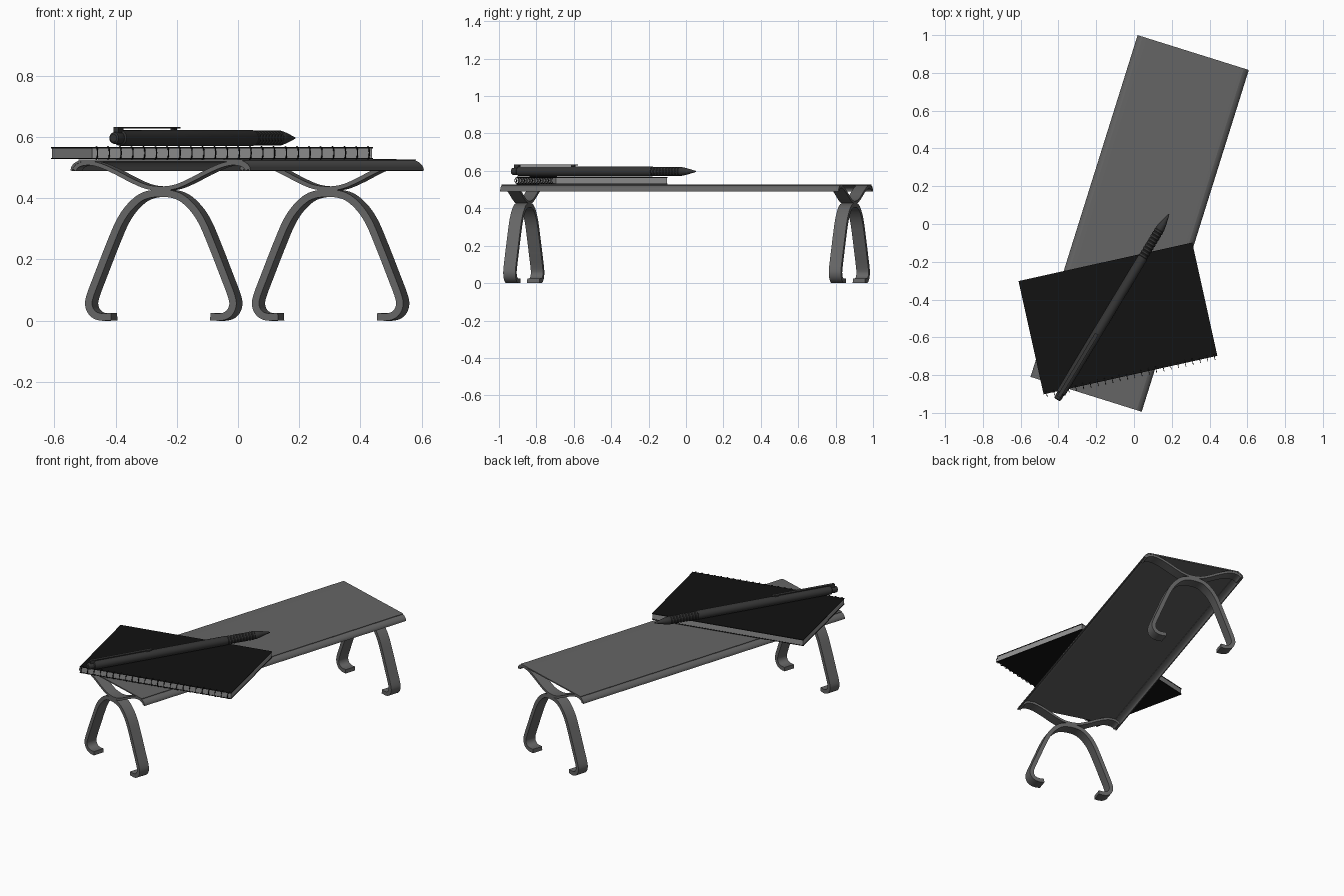
import bpy, bmesh, math
from mathutils import Matrix, Vector

if "Cube" in bpy.data.objects:
    bpy.data.objects.remove(bpy.data.objects["Cube"])


def paint(name, v):
    m = bpy.data.materials.new(name)
    m.diffuse_color = (v, v, v, 1)
    m.use_nodes = True
    m.node_tree.nodes["Principled BSDF"].inputs["Base Color"].default_value = m.diffuse_color
    return m


METAL, BLACK = paint("dark_metal", 0.13), paint("black", 0.006)
PAPER, PEN = paint("paper", 0.28), paint("pen_plastic", 0.035)


def finish(name, bm, mat, place):
    bmesh.ops.recalc_face_normals(bm, faces=bm.faces)
    me = bpy.data.meshes.new(name)
    bm.to_mesh(me)
    bm.free()
    ob = bpy.data.objects.new(name, me)
    bpy.context.collection.objects.link(ob)
    me.materials.append(mat)
    ob.matrix_world = place
    bpy.ops.object.select_all(action='DESELECT')
    ob.select_set(True)
    bpy.context.view_layer.objects.active = ob
    bpy.ops.object.shade_smooth_by_angle(angle=math.radians(35))
    return ob


def smooth(pts, n=5):
    # Catmull-Rom curve through the points
    p = [Vector(q) for q in pts]
    p = [2 * p[0] - p[1]] + p + [2 * p[-1] - p[-2]]
    out = []
    for i in range(1, len(p) - 2):
        a, b, c, d = p[i - 1:i + 3]
        for k in range(n):
            t = k / n
            out.append(0.5 * (2 * b + (c - a) * t + (2 * a - 5 * b + 4 * c - d) * t * t
                              + (3 * b - a - 3 * c + d) * t ** 3))
    return out + [p[-2]]


def mirrored(half):
    # half runs from the centre outward
    return [(-x, z) for x, z in reversed(half)] + [q for q in half if q[0] > 0]


def strip(name, path, thick, y0, y1, mat, place):
    # flat bar bent along an x-z path
    bm = bmesh.new()
    rows = []
    for i, p in enumerate(path):
        t = (path[min(i + 1, len(path) - 1)] - path[max(i - 1, 0)]).normalized()
        n = Vector((-t.y, t.x)) * thick / 2
        a, b = p + n, p - n
        rows.append([bm.verts.new(v) for v in ((a.x, y0, a.y), (a.x, y1, a.y),
                                               (b.x, y1, b.y), (b.x, y0, b.y))])
    for r, s in zip(rows, rows[1:]):
        for k in range(4):
            bm.faces.new((r[k], r[(k + 1) % 4], s[(k + 1) % 4], s[k]))
    bm.faces.new(rows[0])
    bm.faces.new(rows[-1])
    return finish(name, bm, mat, place)


def box(name, x, y, z, mat, place):
    bm = bmesh.new()
    bmesh.ops.create_cube(bm, size=1)
    for v in bm.verts:
        v.co = [r[0] + (c + 0.5) * (r[1] - r[0]) for c, r in zip(v.co, (x, y, z))]
    return finish(name, bm, mat, place)


def lathe(name, profile, mat, place, sides=24):
    # (x, radius) profile turned around the x axis
    bm = bmesh.new()
    rings = [[bm.verts.new((x, r * math.cos(a), r * math.sin(a)))
              for a in (math.tau * k / sides for k in range(sides))] for x, r in profile]
    for r, s in zip(rings, rings[1:]):
        for k in range(sides):
            j = (k + 1) % sides
            bm.faces.new((r[k], r[j], s[j], s[k]))
    bm.faces.new(rings[0])
    bm.faces.new(rings[-1])
    return finish(name, bm, mat, place)


def frame(x, y, z, deg):
    return Matrix.Translation((x, y, z)) @ Matrix.Rotation(math.radians(deg), 4, 'Z')


# Bench: sheet top with rolled long edges
bench = frame(0.03, 0.003, 0, -17.4)
edge = [(0.0, 0.524), (0.255, 0.524), (0.275, 0.521), (0.292, 0.513), (0.302, 0.502), (0.305, 0.490)]
strip("bench_top", smooth(mirrored(edge)), 0.007, -0.948, 0.948, METAL, bench)

# Bench legs: arched foot bar and curved support above it
arch = [(0, 0.417), (0.06, 0.407), (0.105, 0.373), (0.14, 0.325), (0.172, 0.255), (0.215, 0.15),
        (0.244, 0.075), (0.245, 0.043), (0.23, 0.021), (0.205, 0.012), (0.17, 0.013)]
support = [(0, 0.432), (0.05, 0.438), (0.10, 0.458), (0.15, 0.483), (0.20, 0.505),
           (0.24, 0.515), (0.27, 0.513), (0.288, 0.505), (0.297, 0.493)]
for end, v in (("front", -0.912), ("back", 0.912)):
    strip(end + "_leg_arch", smooth(mirrored(arch)), 0.024, v - 0.034, v + 0.034, METAL, bench)
    strip(end + "_leg_support", smooth(mirrored(support)), 0.014, v - 0.034, v + 0.034, METAL, bench)

# Notebook: two covers and the page block
book = frame(-0.085, -0.50, 0, 12.5)
L, W = 0.471, 0.307
box("notebook_back_cover", (-L, L), (-W, W), (0.528, 0.532), BLACK, book)
box("notebook_pages", (-L + 0.002, L - 0.002), (-W + 0.002, W - 0.002), (0.532, 0.563), PAPER, book)
box("notebook_front_cover", (-L, L), (-W, W), (0.563, 0.567), BLACK, book)

# Notebook binding rings
bpy.ops.mesh.primitive_torus_add(major_radius=0.0205, minor_radius=0.002,
                                 major_segments=24, minor_segments=6)
ring = bpy.context.object
ring.name = "notebook_rings"
ring.data.transform(Matrix.Rotation(math.pi / 2, 4, 'Y'))
ring.data.materials.append(BLACK)
bpy.ops.object.shade_smooth()
ring.matrix_world = book @ Matrix.Translation((-0.455, -W + 0.003, 0.5485))
arr = ring.modifiers.new("row", 'ARRAY')
arr.count = 24
arr.use_relative_offset = False
arr.use_constant_offset = True
arr.constant_offset_displace = (0.91 / 23, 0, 0)

# Pen: barrel, ribbed grip with tip, push button and clip
pen = frame(-0.112, -0.44, 0.597, 58.9)
lathe("pen_barrel", [(-0.535, 0.021), (-0.53, 0.0255), (-0.20, 0.0265), (0.30, 0.0265), (0.305, 0.0255)],
      PEN, pen)
grip = [(0.30, 0.025)]
for i in range(9):
    x = 0.308 + i * 0.019
    grip += [(x, 0.0225), (x + 0.003, 0.025), (x + 0.013, 0.025), (x + 0.016, 0.0225)]
grip += [(0.482, 0.0245), (0.52, 0.017), (0.555, 0.008), (0.575, 0.003)]
lathe("pen_grip_and_tip", grip, PEN, pen)
lathe("pen_button", [(-0.572, 0.013), (-0.568, 0.018), (-0.56, 0.020), (-0.53, 0.020)], PEN, pen)
box("pen_clip", (-0.555, -0.165), (-0.010, 0.010), (0.031, 0.036), PEN, pen)
box("pen_clip_mount", (-0.555, -0.525), (-0.010, 0.010), (0.015, 0.034), PEN, pen)
box("pen_clip_foot", (-0.20, -0.18), (-0.007, 0.007), (0.025, 0.032), PEN, pen)
